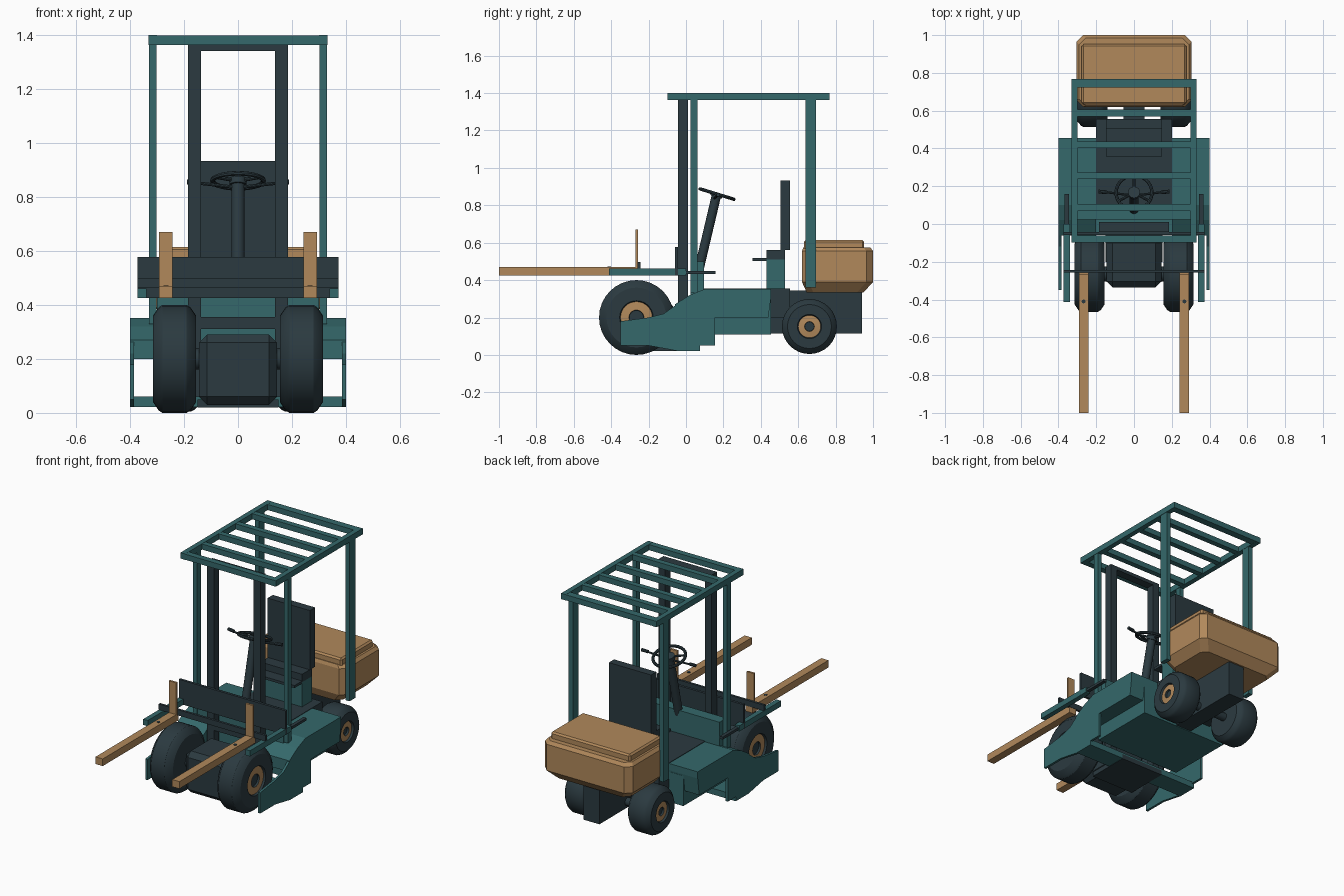
import bpy, bmesh, math
from mathutils import Vector, Matrix

if "Cube" in bpy.data.objects:
    bpy.data.objects.remove(bpy.data.objects["Cube"])


def material(name, rgb):
    m = bpy.data.materials.new(name)
    m.diffuse_color = (*rgb, 1)
    m.use_nodes = True
    m.node_tree.nodes["Principled BSDF"].inputs["Base Color"].default_value = m.diffuse_color
    return m


TEAL = material("teal paint", (0.035, 0.14, 0.147))
DARK = material("dark slate", (0.024, 0.042, 0.051))
TAN = material("tan", (0.44, 0.25, 0.105))


def finish(name, bm, mat, smooth=False):
    bmesh.ops.recalc_face_normals(bm, faces=bm.faces)
    me = bpy.data.meshes.new(name)
    bm.to_mesh(me)
    bm.free()
    ob = bpy.data.objects.new(name, me)
    bpy.context.collection.objects.link(ob)
    me.materials.append(mat)
    if smooth:
        bpy.ops.object.select_all(action='DESELECT')
        ob.select_set(True)
        bpy.context.view_layer.objects.active = ob
        bpy.ops.object.shade_smooth_by_angle(angle=math.radians(30))
    return ob


def box(name, x, y, z, mat, bevel=0, both=False):
    """Box from (min, max) ranges; both=True adds the mirrored one."""
    bm = bmesh.new()
    bmesh.ops.create_cube(bm, size=1)
    for v in bm.verts:
        v.co = Vector([r[0] if c < 0 else r[1] for c, r in zip(v.co, (x, y, z))])
    if bevel:
        bmesh.ops.bevel(bm, geom=bm.edges[:], offset=bevel, segments=1, affect='EDGES')
    ob = finish(name, bm, mat)
    if both:
        box(name + "_left", (-x[1], -x[0]), y, z, mat, bevel)
    return ob


def side_panel(name, pts, x, mat):
    """Extrude a (y, z) outline across the x range."""
    bm = bmesh.new()
    f = bm.faces.new([bm.verts.new((x[0], y, z)) for y, z in pts])
    r = bmesh.ops.extrude_face_region(bm, geom=[f])
    for v in r["geom"]:
        if isinstance(v, bmesh.types.BMVert):
            v.co.x = x[1]
    return finish(name, bm, mat)


def rod(name, a, b, r, mat, sides=16):
    a, b = Vector(a), Vector(b)
    d = b - a
    bm = bmesh.new()
    bmesh.ops.create_cone(bm, cap_ends=True, segments=sides, radius1=r, radius2=r, depth=d.length)
    bm.transform(Matrix.Translation((a + b) / 2) @ d.to_track_quat('Z', 'Y').to_matrix().to_4x4())
    return finish(name, bm, mat, True)


def lathe(name, profile, y, z, mat, hub=None, sides=32):
    """Revolve (x, radius) points about the x axis; hub = (inner, outer) radii in tan."""
    bm = bmesh.new()
    vs = [bm.verts.new((x, 0, r)) for x, r in profile]
    es = [bm.edges.new(p) for p in zip(vs, vs[1:])]
    bmesh.ops.spin(bm, geom=vs + es, axis=(1, 0, 0), cent=(0, 0, 0),
                   angle=2 * math.pi, steps=sides, use_merge=True)
    bmesh.ops.remove_doubles(bm, verts=bm.verts, dist=1e-5)
    if hub:
        for f in bm.faces:
            c = f.calc_center_median()
            if hub[0] < math.hypot(c.y, c.z) < hub[1]:
                f.material_index = 1
    bm.transform(Matrix.Translation((0, y, z)))
    ob = finish(name, bm, mat, True)
    ob.data.materials.append(TAN)
    return ob


def wheel(name, s, x0, x1, y, z, r, hub, cap):
    c = 0.1 * r
    pts = [(x0, 0), (x0, .8 * r), (x0 + .02, r - c * .5), (x0 + .035, r), (x1 - .035, r),
           (x1 - .02, r - c * .5), (x1, .8 * r), (x1, hub + .005), (x1 - .012, hub),
           (x1 - .008, cap), (x1 - .02, cap * .95), (x1 - .02, 0)]
    lathe(name, [(s * a, b) for a, b in pts], y, z, DARK, (cap * .99, hub * .999))


# Wheels, axles and drive housing
for s, side in ((1, "right"), (-1, "left")):
    wheel("front_wheel_" + side, s, .155, .315, -.265, .20, .20, .085, .04)
    wheel("rear_wheel_" + side, s, .14, .30, .66, .152, .147, .06, .026)
rod("rear_axle", (-.2, .66, .152), (.2, .66, .152), .025, DARK)
rod("front_axle", (-.2, -.265, .2), (.2, -.265, .2), .04, DARK)
box("drive_housing", (-.145, .145), (-.335, -.07), (.03, .29), DARK, .03)

# Chassis and body
box("rear_chassis", (-.055, .055), (.45, .94), (.115, .345), DARK)
box("center_body", (-.30, .30), (.03, .455), (.11, .30), TEAL)
box("deck", (-.2, .2), (.09, .555), (.2, .355), DARK)
box("underside_plate", (-.15, .15), (-.2, .075), (.02, .05), DARK)
box("floor_strip", (-.395, .395), (-.05, .075), (.022, .06), TEAL)
fender = [(-.06, .27), (.02, .32), (.10, .352), (.455, .352), (.455, .31), (.44, .2), (-.06, .2)]
skirt = [(-.35, .18), (-.2, .2), (-.12, .22), (.02, .32), (.10, .352), (.155, .35), (.155, .05),
         (.075, .05), (.075, .022), (-.05, .022), (-.2, .05), (-.35, .05)]
for s, side in ((1, "right"), (-1, "left")):
    side_panel("fender_" + side, fender, (.2 * s, .4 * s), TEAL)
    side_panel("skirt_" + side, skirt, (.385 * s, .4 * s), TEAL)
box("cowl", (-.3, .3), (.025, .095), (.29, .5), TEAL)

# Rear hood: chamfered body with a raised lid
bm = bmesh.new()
rings = []
for inset, z in ((.05, .335), (0, .39), (0, .555), (.015, .575)):
    x, y0, y1, c = .305 - inset, .62 + inset * .5, 1 - inset, .035
    pts = [(-x + c, y0), (x - c, y0), (x, y0 + c), (x, y1 - c),
           (x - c, y1), (-x + c, y1), (-x, y1 - c), (-x, y0 + c)]
    rings.append([bm.verts.new((a, b, z)) for a, b in pts])
for lo, hi in zip(rings, rings[1:]):
    for i in range(8):
        j = (i + 1) % 8
        bm.faces.new((lo[i], lo[j], hi[j], hi[i]))
bm.faces.new(rings[0])
bm.faces.new(rings[-1])
finish("rear_hood", bm, TAN)
box("hood_lid", (-.277, .277), (.632, .953), (.56, .615), TAN, .01)

# Seat
box("seat_base", (-.145, .145), (.43, .53), (.35, .51), TEAL)
box("seat_block", (-.145, .145), (.43, .53), (.51, .56), DARK)
box("seat_front", (-.145, .145), (.355, .45), (.502, .518), DARK)
box("seat_back", (-.147, .147), (.505, .557), (.56, .933), DARK)

# Overhead guard
box("front_post", (.302, .33), (.025, .062), (.33, 1.365), TEAL, both=True)
box("rear_post", (.302, .33), (.638, .695), (.36, 1.365), TEAL, both=True)
box("roof_side", (.30, .332), (-.098, .767), (1.363, 1.4), TEAL, both=True)
for i, (a, b) in enumerate([(-.098, -.06), (.07, .105), (.237, .272), (.403, .438),
                            (.57, .605), (.722, .767)]):
    box(f"roof_bar_{i}", (-.31, .31), (a, b), (1.364, 1.399), TEAL)

# Mast
box("mast_rail", (.138, .186), (-.042, .01), (.03, 1.36), DARK, both=True)
box("mast_top", (-.186, .186), (-.042, .01), (1.342, 1.364), DARK)
box("mast_crossbar", (-.186, .186), (-.04, .005), (.31, .355), DARK)

# Fork carriage with side arms
box("carriage_plate", (-.372, .372), (-.058, -.042), (.425, .577), DARK)
box("carriage_bar", (-.372, .372), (-.258, -.243), (.462, .498), DARK)
box("side_arm", (.34, .372), (-.412, .0), (.425, .461), TEAL, both=True)
box("arm_rod", (.345, .367), (-.02, .158), (.433, .449), DARK, both=True)
box("fork", (.242, .292), (-1, -.245), (.425, .47), TAN, both=True)
box("fork_upright", (.242, .292), (-.27, -.257), (.46, .67), TAN, both=True)
for s in (1, -1):
    rod("fork_bolt", (.267 * s, -.41, .465), (.267 * s, -.41, .473), .01, DARK)

# Steering column, wheel and levers
rod("steering_column", (0, .07, .46), (0, .162, .85), .025, DARK)
rod("steering_hub", (0, .16, .845), (0, .168, .868), .032, DARK)
center = Vector((0, .166, .86))
bm = bmesh.new()
ring = [bm.verts.new((0, .095 + .009 * math.cos(k * math.pi / 4), .009 * math.sin(k * math.pi / 4)))
        for k in range(8)]
edges = [bm.edges.new((ring[k], ring[(k + 1) % 8])) for k in range(8)]
bmesh.ops.spin(bm, geom=ring + edges, axis=(0, 0, 1), cent=(0, 0, 0),
               angle=2 * math.pi, steps=28, use_merge=True)
bmesh.ops.remove_doubles(bm, verts=bm.verts, dist=1e-5)
tilt = Matrix.Rotation(math.radians(-17), 4, 'X')
bm.transform(Matrix.Translation(center) @ tilt)
finish("steering_wheel", bm, DARK, True)
for i in range(3):
    a = math.radians(90 + 120 * i)
    tip = center + tilt.to_3x3() @ Vector((.095 * math.cos(a), .095 * math.sin(a), 0))
    rod(f"wheel_spoke_{i}", center, tip, .007, DARK, 8)
for s in (1, -1):
    rod("lever", (0, .15, .835), (.16 * s, .17, .853), .006, DARK, 8)
    rod("lever_grip", (.145 * s, .168, .853), (.188 * s, .172, .856), .01, DARK, 8)
